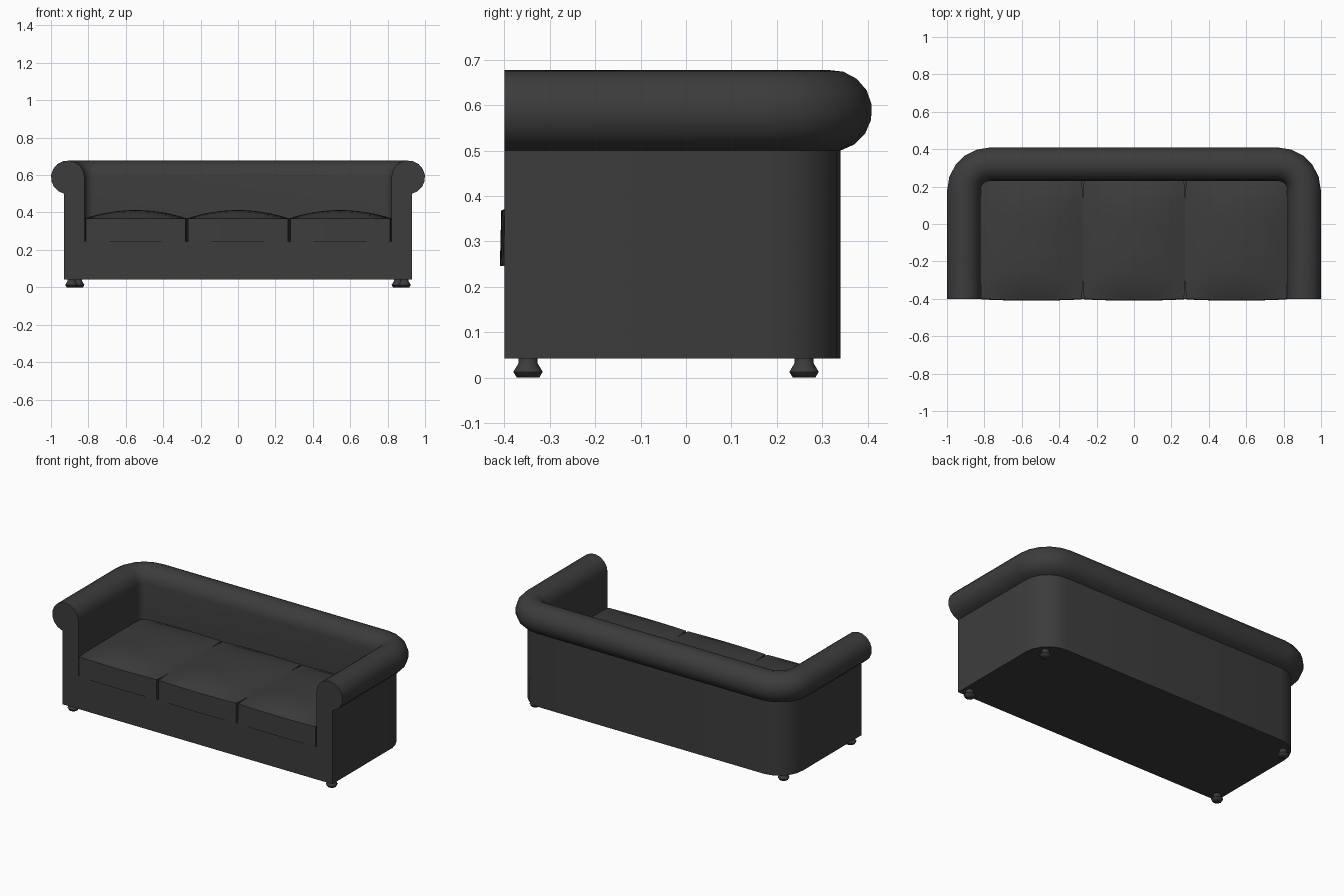
import bpy, bmesh, math

if "Cube" in bpy.data.objects:
    bpy.data.objects.remove(bpy.data.objects["Cube"])

dark = bpy.data.materials.new("dark_upholstery")
dark.diffuse_color = (0.045, 0.045, 0.045, 1)
dark.use_nodes = True
dark.node_tree.nodes["Principled BSDF"].inputs["Base Color"].default_value = dark.diffuse_color


def finish(name, bm, angle=40):
    bmesh.ops.recalc_face_normals(bm, faces=bm.faces)
    mesh = bpy.data.meshes.new(name)
    bm.to_mesh(mesh)
    bm.free()
    ob = bpy.data.objects.new(name, mesh)
    bpy.context.collection.objects.link(ob)
    mesh.materials.append(dark)
    bpy.ops.object.select_all(action='DESELECT')
    ob.select_set(True)
    bpy.context.view_layer.objects.active = ob
    bpy.ops.object.shade_smooth_by_angle(angle=math.radians(angle))
    return ob


# Sofa frame: rolled-arm cross-section swept round a U-shaped plan
CX, CY, FRONT, ROLL_R, ROLL_Z = 0.77, 0.18, -0.40, 0.09, 0.588
profile = [(0.16, 0.042)]
for i in range(13):
    a = math.radians(-77 + i * 257 / 12)
    profile.append((0.14 + ROLL_R * math.cos(a), ROLL_Z + ROLL_R * math.sin(a)))
profile.append((0.05, 0.245))

stations = [(-CX, FRONT, 180)]
stations += [(-CX, CY, 180 - 18 * i) for i in range(6)]
stations += [(CX, CY, 90 - 18 * i) for i in range(6)]
stations += [(CX, FRONT, 0)]

bm = bmesh.new()
rows = []
for x, y, deg in stations:
    c, s = math.cos(math.radians(deg)), math.sin(math.radians(deg))
    rows.append([bm.verts.new((x + d * c, y + d * s, z)) for d, z in profile])
for r0, r1 in zip(rows, rows[1:]):
    for j in range(len(profile) - 1):
        bm.faces.new((r0[j], r0[j + 1], r1[j + 1], r1[j]))
bm.faces.new([r[0] for r in rows])               # underside
bm.faces.new([r[-1] for r in rows])              # seat deck
bm.faces.new(rows[0] + rows[-1][::-1])           # front panel
finish("sofa_frame", bm)


# Seat cushions: crowned top, gently bulging sides
def cushion(name, cx):
    hw, y0, y1 = 0.267, -0.40, 0.237
    hd, cy = (y1 - y0) / 2, (y0 + y1) / 2
    bm = bmesh.new()
    bmesh.ops.create_grid(bm, x_segments=12, y_segments=12, size=1)
    for v in bm.verts:
        u, w = v.co.x, v.co.y
        v.co.x = cx + u * (hw + 0.008 * (1 - w ** 4))
        v.co.y = cy + w * (hd + 0.007 * (1 - u * u))
        v.co.z = 0.368 + 0.045 * (1 - u * u) * (1 - w ** 4)
    rim = [e for e in bm.edges if e.is_boundary]
    out = bmesh.ops.extrude_edge_only(bm, edges=rim)["geom"]
    for v in (g for g in out if isinstance(g, bmesh.types.BMVert)):
        v.co.z = 0.246
        if v.co.y < y0 + 0.01:
            v.co.y -= 0.003
    bmesh.ops.holes_fill(bm, edges=[e for e in bm.edges if e.is_boundary])
    finish(name, bm)


for label, x in (("left", -0.547), ("middle", 0), ("right", 0.547)):
    cushion("seat_cushion_" + label, x)


# Turned bun feet
def foot(name, x, y, sides=10):
    bm = bmesh.new()
    rings = []
    for r, z in ((0.026, 0), (0.034, 0.013), (0.022, 0.032), (0.022, 0.043)):
        rings.append([bm.verts.new((x + r * math.cos(2 * math.pi * k / sides),
                                    y + r * math.sin(2 * math.pi * k / sides), z))
                      for k in range(sides)])
    for a, b in zip(rings, rings[1:]):
        for k in range(sides):
            n = (k + 1) % sides
            bm.faces.new((a[k], a[n], b[n], b[k]))
    bm.faces.new(rings[0])
    bm.faces.new(rings[-1])
    finish(name, bm, 60)


for side, s in (("left", -1), ("right", 1)):
    foot("front_foot_" + side, s * 0.89, -0.348)
    foot("back_foot_" + side, s * 0.855, 0.26)
